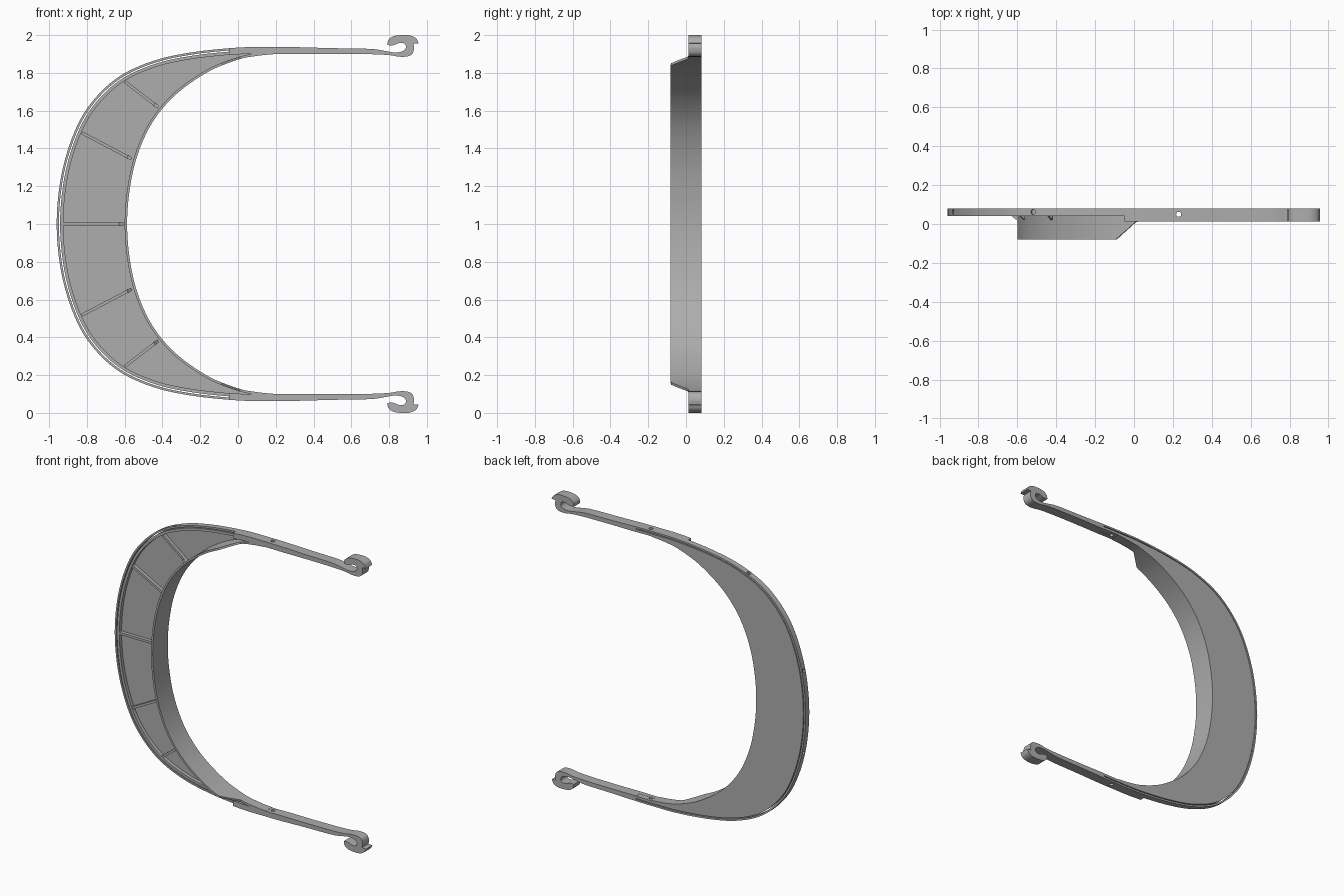
import bpy, bmesh
from mathutils import Vector, Matrix

if bpy.data.objects.get("Cube"):
    bpy.data.objects.remove(bpy.data.objects["Cube"])

grey = bpy.data.materials.new("mid_grey")
grey.use_nodes = True
grey.diffuse_color = (0.42, 0.42, 0.42, 1)
grey.node_tree.nodes["Principled BSDF"].inputs["Base Color"].default_value = grey.diffuse_color

SUB = 10
FRONT, ARM, RIM, BACK = -0.081, 0.012, 0.042, 0.081


def spline(pts):
    """Smooth curve through the given (x, z) points."""
    p = [Vector(q) for q in pts]
    p = [2 * p[0] - p[1]] + p + [2 * p[-1] - p[-2]]
    out = []
    for a, b, c, d in zip(p, p[1:], p[2:], p[3:]):
        for i in range(SUB):
            t = i / SUB
            out.append(b + (c - a) * t / 2 + (2 * a - 5 * b + 4 * c - d) * t * t / 2
                       + (3 * b - a - 3 * c + d) * t ** 3 / 2)
    return out + [p[-2]]


def flip(pts):
    return [Vector((x, 2 - z)) for x, z in pts]


def mirrored(half):
    return spline(half + [tuple(v) for v in flip(half[-2::-1])])


def offset(pts, d):
    """Shift a curve towards its inner side."""
    out = []
    for i, p in enumerate(pts):
        t = (pts[min(i + 1, len(pts) - 1)] - pts[max(i - 1, 0)]).normalized()
        out.append(p + Vector((-t.y, t.x)) * d)
    return out


def finish(name, bm):
    bmesh.ops.recalc_face_normals(bm, faces=bm.faces)
    mesh = bpy.data.meshes.new(name)
    bm.to_mesh(mesh)
    bm.free()
    mesh.materials.append(grey)
    ob = bpy.data.objects.new(name, mesh)
    bpy.context.collection.objects.link(ob)
    return ob


def strip(name, a, b, front, back=BACK):
    """Solid band between two curves; front is a depth or a rule of x."""
    bm = bmesh.new()
    rows = []
    for p, q in zip(a, b):
        f = front(p.x) if callable(front) else front
        rows.append([bm.verts.new(c) for c in ((p.x, f, p.y), (q.x, f, q.y),
                                               (q.x, back, q.y), (p.x, back, p.y))])
    for r, s in zip(rows, rows[1:]):
        for i in range(4):
            j = (i + 1) % 4
            bm.faces.new((r[i], r[j], s[j], s[i]))
    bm.faces.new(rows[0])
    bm.faces.new(rows[-1])
    return finish(name, bm)


def prism(name, pts, vec):
    bm = bmesh.new()
    face = bm.faces.new([bm.verts.new(p) for p in pts])
    ext = bmesh.ops.extrude_face_region(bm, geom=[face])["geom"]
    bmesh.ops.translate(bm, vec=vec, verts=[e for e in ext if isinstance(e, bmesh.types.BMVert)])
    return finish(name, bm)


# Guide curves, from the upper arm round to the lower arm
outer = mirrored([(0.32, 1.936), (0.2, 1.937), (0, 1.934), (-0.25, 1.908), (-0.45, 1.863),
                  (-0.63, 1.78), (-0.77, 1.65), (-0.865, 1.49), (-0.935, 1.26), (-0.96, 1)])
inner = mirrored([(0.2, 1.9), (0.1, 1.89), (0, 1.87), (-0.15, 1.81), (-0.3, 1.71),
                  (-0.405, 1.605), (-0.48, 1.49), (-0.54, 1.34), (-0.575, 1.17), (-0.587, 1)])
wall_out = offset(inner, -0.013)
rim_in = offset(outer, 0.035)

# Rim: outer band, slot, inner band
parts = [strip("outer_band", outer, offset(outer, 0.012), RIM),
         strip("inner_band", offset(outer, 0.018), rim_in, RIM)]


# Forehead wall with sloped ends
def wall_front(x):
    if x < -0.09:
        return FRONT
    return min(ARM, FRONT + (x + 0.09) * 0.9)


wall = strip("forehead_wall", inner, wall_out, wall_front)

# Thin web between the wall and the rim
k = SUB * 3 // 2
web = strip("web_plate", rim_in[k:-k], wall_out[k:-k], 0.066)

# Arms: slotted root and hooked end
root = [p for p in outer if p.x > -0.06 and p.y > 1]
root_in = offset(root, 0.036)
hook = (spline([(0.32, 1.936), (0.5, 1.931), (0.7, 1.927), (0.78, 1.916), (0.82, 1.909),
                (0.86, 1.911), (0.885, 1.925), (0.888, 1.945), (0.875, 1.957),
                (0.85, 1.957), (0.82, 1.946), (0.79, 1.947)])[:-1]
        + spline([(0.79, 1.947), (0.797, 1.975), (0.83, 1.996), (0.9, 2), (0.94, 1.985),
                  (0.957, 1.957)])[:-1]
        + spline([(0.957, 1.957), (0.928, 1.955)])[:-1]
        + spline([(0.928, 1.955), (0.932, 1.93), (0.922, 1.9), (0.895, 1.887), (0.85, 1.886),
                  (0.8, 1.894), (0.7, 1.899), (0.5, 1.901), (0.32, 1.9)]))
smooth = [wall, web]
for side, fn in (("upper", list), ("lower", flip)):
    parts.append(strip(side + "_arm_root", fn(root), fn(root_in), ARM, RIM))
    smooth.append(prism(side + "_arm_hook", [(p.x, ARM, p.y) for p in fn(hook)],
                        (0, BACK - ARM, 0)))

# Stiffening ribs with a small gusset at the wall
ribs = [((-0.6, 1.755), (-0.415, 1.612)), ((-0.827, 1.483), (-0.555, 1.34))]
ribs += [tuple(flip(r)) for r in ribs] + [((-0.926, 1), (-0.595, 1))]
for n, (a, b) in enumerate(ribs):
    a, b = Vector(a), Vector(b)
    d = (b - a).normalized()
    length = (b - a).length
    side = Vector((-d.y, 0, d.x)) * 0.016
    profile = [(0, 0.07), (0, RIM), (length - 0.035, RIM), (length - 0.01, 0.02), (length - 0.01, 0.07)]
    prism("rib_%d" % (n + 1), [Vector((a.x + d.x * s, y, a.y + d.y * s)) - side / 2
                               for s, y in profile], side)

# Fixing holes through the arms and the outer band
bm = bmesh.new()
for x, y, z, dx, dz, depth in ((0.23, 0.05, 1.92, 0, 1, 0.2), (-0.52, 0.062, 1.84, -0.4, 0.9, 0.03),
                               (-0.93, 0.062, 1.28, -1, 0.2, 0.03)):
    for s in (1, -1):
        rot = Vector((dx, 0, dz * s)).to_track_quat("Z", "Y").to_matrix().to_4x4()
        bmesh.ops.create_cone(bm, cap_ends=True, segments=20, radius1=0.013, radius2=0.013,
                              depth=depth, matrix=Matrix.Translation((x, y, 1 + (z - 1) * s)) @ rot)
cutter = finish("hole_cutter", bm)
cutter.hide_render = True
for ob in parts:
    mod = ob.modifiers.new("holes", "BOOLEAN")
    mod.operation, mod.solver, mod.object = "DIFFERENCE", "EXACT", cutter
    bpy.context.view_layer.objects.active = ob
    bpy.ops.object.modifier_apply(modifier=mod.name)
bpy.data.objects.remove(cutter)

# Smooth the curved surfaces, keep the edges sharp
bpy.ops.object.select_all(action="DESELECT")
for ob in parts + smooth:
    ob.select_set(True)
bpy.context.view_layer.objects.active = wall
bpy.ops.object.shade_smooth_by_angle(angle=0.52)

# Stand the model on z = 0
bpy.context.view_layer.update()
